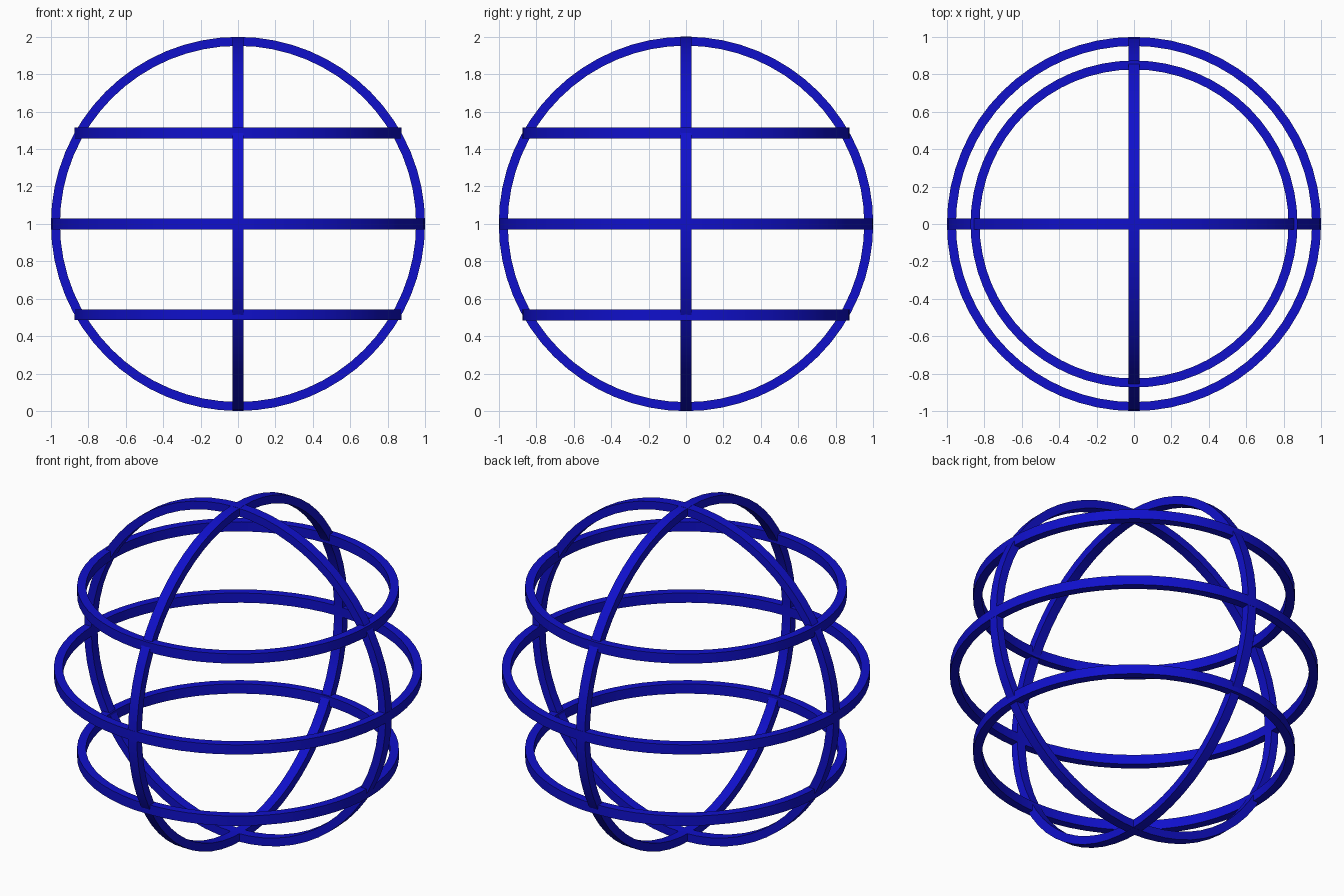
import bpy, bmesh, math
from mathutils import Matrix

if "Cube" in bpy.data.objects:
    bpy.data.objects.remove(bpy.data.objects["Cube"])

blue = bpy.data.materials.new("blue")
blue.diffuse_color = (0.005, 0.005, 0.6, 1)
blue.use_nodes = True
blue.node_tree.nodes["Principled BSDF"].inputs["Base Color"].default_value = blue.diffuse_color


def ring(name, radius, z, rot=None, width=0.058, depth=0.048, sides=64):
    """Flat band of rectangular section, spun about its axis."""
    bm = bmesh.new()
    r, h = radius - depth, width / 2
    loop = [bm.verts.new((x, 0, y)) for x, y in ((r, -h), (radius, -h), (radius, h), (r, h))]
    edges = [bm.edges.new((loop[i], loop[(i + 1) % 4])) for i in range(4)]
    bmesh.ops.spin(bm, geom=loop + edges, axis=(0, 0, 1), cent=(0, 0, 0),
                   angle=math.tau, steps=sides)
    bmesh.ops.remove_doubles(bm, verts=bm.verts[:], dist=1e-4)
    bmesh.ops.recalc_face_normals(bm, faces=bm.faces[:])
    if rot:
        bm.transform(Matrix.Rotation(math.pi / 2, 4, rot))
    bm.transform(Matrix.Translation((0, 0, z)))
    mesh = bpy.data.meshes.new(name)
    bm.to_mesh(mesh)
    bm.free()
    mesh.materials.append(blue)
    obj = bpy.data.objects.new(name, mesh)
    bpy.context.collection.objects.link(obj)
    bpy.ops.object.select_all(action='DESELECT')
    obj.select_set(True)
    bpy.context.view_layer.objects.active = obj
    bpy.ops.object.shade_smooth_by_angle(angle=math.radians(30))


# Horizontal bands
ring("equator_ring", 1.0, 1.0)
ring("upper_ring", 0.874, 1.486)
ring("lower_ring", 0.874, 0.514)

# Upright bands crossing at the poles
ring("upright_ring_front", 1.0, 1.0, 'X')
ring("upright_ring_side", 1.0, 1.0, 'Y')
